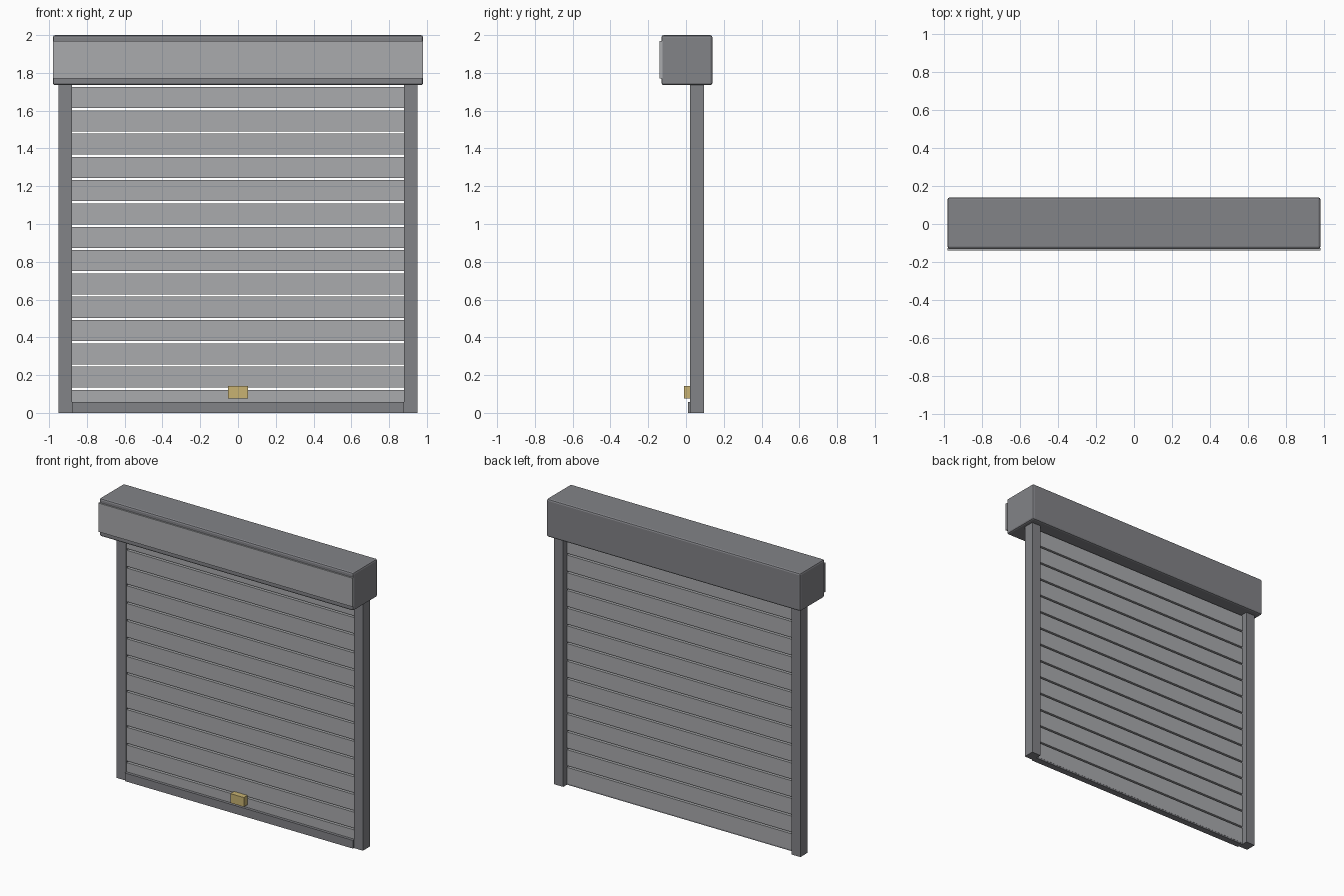
import bpy
import bmesh
from mathutils import Vector

cube = bpy.data.objects.get("Cube")
if cube:
    bpy.data.objects.remove(cube, do_unlink=True)


def make_material(name, rgb, roughness):
    mat = bpy.data.materials.new(name)
    mat.use_nodes = True
    mat.diffuse_color = (*rgb, 1)
    shader = next(n for n in mat.node_tree.nodes if n.type == "BSDF_PRINCIPLED")
    shader.inputs["Base Color"].default_value = (*rgb, 1)
    shader.inputs["Roughness"].default_value = roughness
    return mat


light_grey = make_material("light grey metal", (0.40, 0.405, 0.42), 0.5)
dark_grey = make_material("dark grey metal", (0.225, 0.228, 0.245), 0.5)
brass = make_material("brass", (0.58, 0.45, 0.17), 0.4)


def box(name, low, high, mat, bevel=0):
    """Box between two corners, with optional rounded edges."""
    low, high = Vector(low), Vector(high)
    centre, size = (low + high) / 2, high - low
    bm = bmesh.new()
    bmesh.ops.create_cube(bm, size=1)
    bmesh.ops.scale(bm, vec=size, verts=bm.verts)
    mesh = bpy.data.meshes.new(name)
    bm.to_mesh(mesh)
    bm.free()
    mesh.materials.append(mat)
    obj = bpy.data.objects.new(name, mesh)
    obj.location = centre
    bpy.context.collection.objects.link(obj)
    if bevel:
        mod = obj.modifiers.new("rounded edges", "BEVEL")
        mod.width = bevel
        mod.segments = 2
    return obj


# Roller housing with its front cover
box("roller_housing", (-0.98, -0.13, 1.735), (0.98, 0.14, 2), dark_grey, 0.012)
box("housing_cover", (-0.98, -0.14, 1.77), (0.98, -0.125, 1.97), light_grey)

# Side guide rails
for side, x in (("left", 0.915), ("right", -0.915)):
    box(side + "_guide_rail", (x - 0.035, 0.02, 0), (x + 0.035, 0.096, 1.745), dark_grey)

# Shutter curtain of evenly spaced slats
pitch, gap, first = 0.1234, 0.012, 0.01
for i in range(14):
    z = first + i * pitch
    box(f"slat_{i + 1}", (-0.88, 0.03, z), (0.88, 0.056, z + pitch - gap), light_grey)

# Bottom bar and pull handle
box("bottom_bar", (-0.88, 0.01, 0), (0.88, 0.055, 0.057), dark_grey)
box("pull_handle", (-0.052, -0.01, 0.077), (0.052, 0.031, 0.142), brass)
